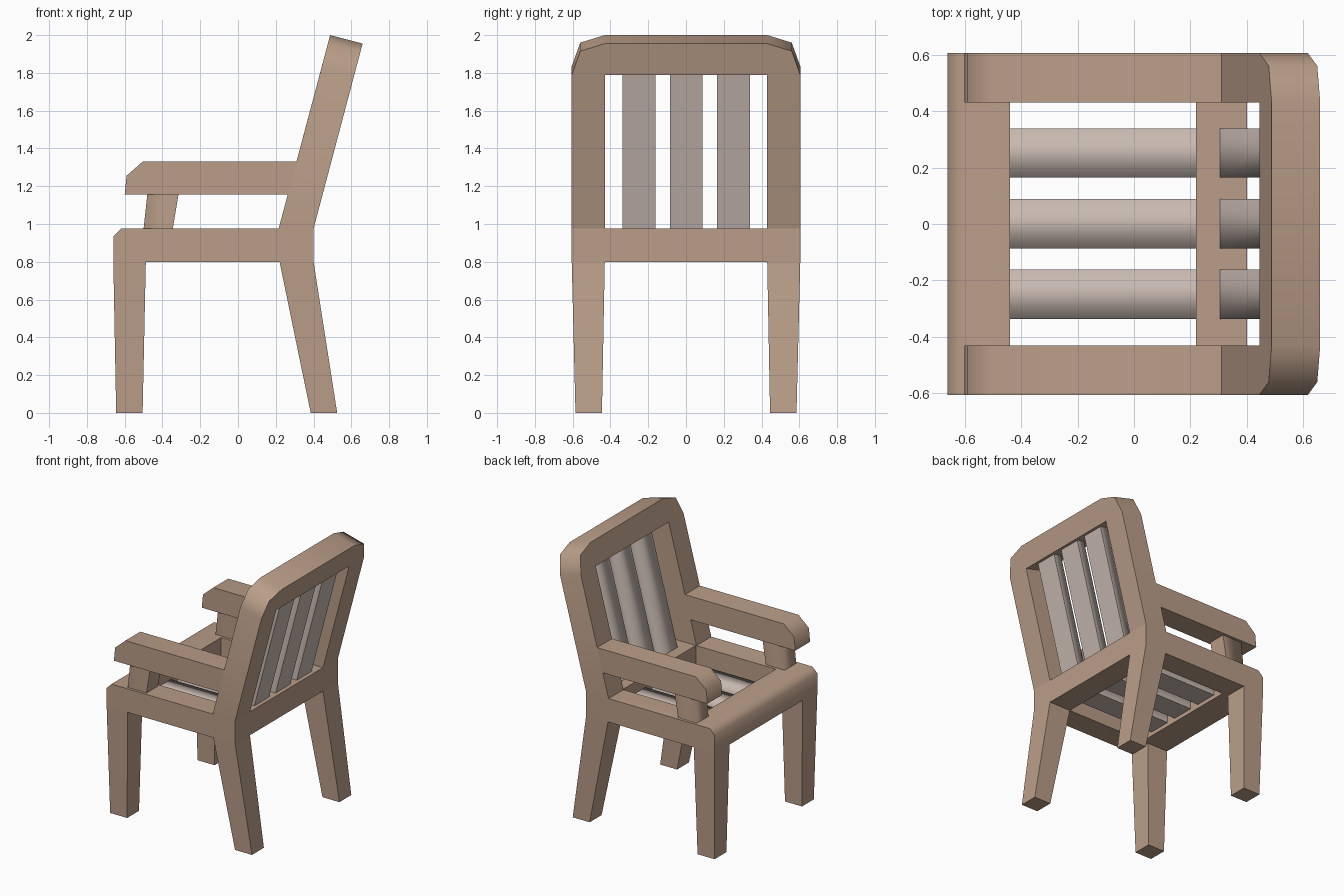
import bpy, bmesh, math

if "Cube" in bpy.data.objects:
    bpy.data.objects.remove(bpy.data.objects["Cube"], do_unlink=True)


def material(name, colour):
    m = bpy.data.materials.new(name)
    m.use_nodes = True
    m.diffuse_color = (*colour, 1)
    m.node_tree.nodes["Principled BSDF"].inputs["Base Color"].default_value = (*colour, 1)
    return m


WOOD = material("brown_wood", (0.49, 0.34, 0.25))
SLAT = material("pale_slat", (0.58, 0.49, 0.44))


def loft(name, rings, mat, closed=False, soft=False):
    """Join rings of points; cap the ends, or close the loop.
    A soft box is smooth all round except at its last (rear) side."""
    bm = bmesh.new()
    rows = [[bm.verts.new(p) for p in ring] for ring in rings]
    n = len(rows[0])
    pairs = list(zip(rows, rows[1:]))
    if closed:
        pairs.append((rows[-1], rows[0]))
    else:
        bm.faces.new(rows[0])
        bm.faces.new(rows[-1])
    for a, b in pairs:
        for i in range(n):
            j = (i + 1) % n
            bm.faces.new((a[i], a[j], b[j], b[i]))
    bmesh.ops.recalc_face_normals(bm, faces=bm.faces)
    rounded = []
    if soft:
        a, b = rows
        rounded = [bm.edges.get((a[i], b[i])) for i in (1, 2)]
    for f in bm.faces:
        f.smooth = True
    for e in bm.edges:
        e.smooth = e in rounded if soft else e.calc_face_angle(0) < math.radians(60)
    mesh = bpy.data.meshes.new(name)
    bm.to_mesh(mesh)
    bm.free()
    mesh.materials.append(mat)
    obj = bpy.data.objects.new(name, mesh)
    bpy.context.collection.objects.link(obj)
    return obj


def rect(x0, x1, y0, y1, z):
    """Rectangle whose last side faces +x."""
    return [(x1, y0, z), (x0, y0, z), (x0, y1, z), (x1, y1, z)]


# Main levels and half widths
LOW, TOP = 0.80, 0.975
OUT, INN = 0.605, 0.43
LEAN = 0.265


# Seat frame: one section at each corner, with a chamfered front edge
def section(xi, xc, xo, s):
    return [(xi, s * INN, LOW), (xi, s * INN, TOP), (xc, s * OUT, TOP),
            (xo, s * OUT, TOP - 0.04), (xo, s * OUT, LOW)]


front, rear = (-0.44, -0.62, -0.66), (0.22, 0.40, 0.40)
loft("seat_frame", [section(*front, -1), section(*front, 1),
                    section(*rear, 1), section(*rear, -1)], WOOD, closed=True)

# Backrest: leaning arch with clipped upper corners
half = [(INN, 1.79), (INN, TOP), (OUT, TOP), (OUT, 1.79), (0.56, 1.915), (INN, 1.955)]
arch = half + [(-y, z) for y, z in reversed(half)]
back_ring = [(0.40 + LEAN * (z - TOP), y, z) for y, z in arch]
front_ring = [(x - 0.185, y, z) if z == TOP else (x - 0.172, y, z + 0.045)
              for x, y, z in back_ring]
loft("backrest_frame", [back_ring, front_ring], WOOD)

# Legs, arms and arm supports on both sides
for side, s in (("left", 1), ("right", -1)):
    foot = (s * 0.445, s * 0.585)
    wide = (s * INN, s * OUT)
    loft(f"{side}_front_leg", [rect(-0.645, -0.505, *foot, 0),
                               rect(-0.66, -0.488, *wide, LOW)], WOOD)
    loft(f"{side}_back_leg", [rect(0.385, 0.525, *foot, 0),
                              rect(0.22, 0.40, *wide, LOW)], WOOD)
    arm = [(-0.60, 1.155), (-0.59, 1.255), (-0.505, 1.33), (0.31, 1.33), (0.263, 1.155)]
    loft(f"{side}_arm", [[(x, y, z) for x, z in arm] for y in wide], WOOD)
    post = (s * 0.45, s * 0.585)
    loft(f"{side}_arm_support", [rect(-0.50, -0.345, *post, TOP),
                                 rect(-0.48, -0.315, *post, 1.157)], WOOD, soft=True)

# Three seat slats and three back slats
for i, y in enumerate((-0.25, 0, 0.25)):
    y0, y1 = y - 0.086, y + 0.088
    seat = [[(x, y0, 0.83), (x, y0, 0.89), (x, y1, 0.89), (x, y1, 0.83)]
            for x in (-0.44, 0.22)]
    loft(f"seat_slat_{i + 1}", seat, SLAT, soft=True)
    rise = 1.84 - TOP
    loft(f"back_slat_{i + 1}", [rect(0.305, 0.37, y0, y1, TOP),
                                rect(0.305 + LEAN * rise, 0.37 + LEAN * rise, y0, y1, TOP + rise)],
         SLAT, soft=True)
